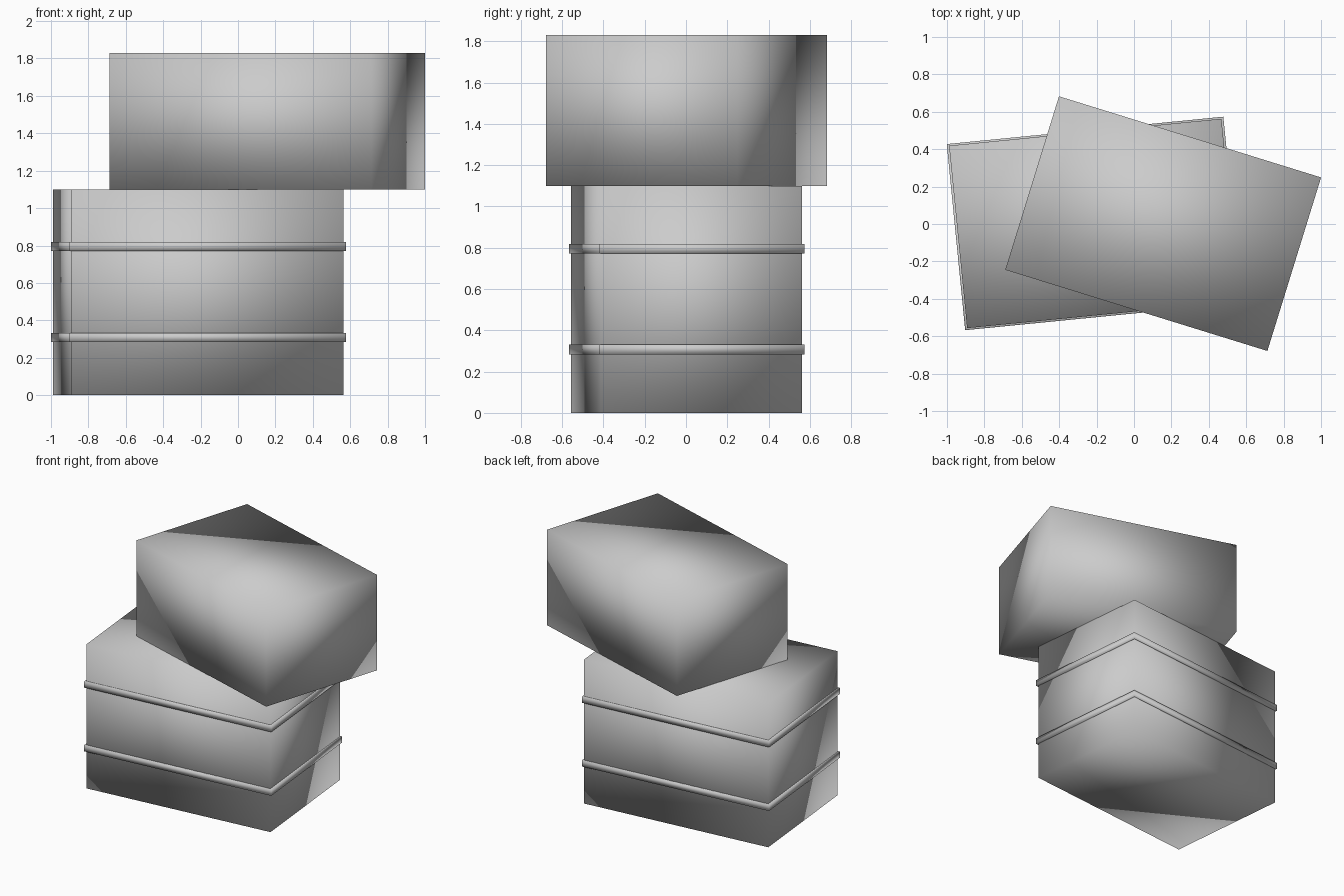
import bpy, bmesh
from math import radians
from mathutils import Matrix

if "Cube" in bpy.data.objects:
    bpy.data.objects.remove(bpy.data.objects["Cube"])


def finish(name, bm, centre, angle):
    # Turn and place a part, with shading blended across the corners
    bm.transform(Matrix.Translation(centre) @ Matrix.Rotation(radians(angle), 4, 'Z'))
    bmesh.ops.recalc_face_normals(bm, faces=bm.faces)
    for f in bm.faces:
        f.smooth = True
    mesh = bpy.data.meshes.new(name)
    bm.to_mesh(mesh)
    bm.free()
    ob = bpy.data.objects.new(name, mesh)
    bpy.context.collection.objects.link(ob)
    return ob


def box(name, size, centre, angle):
    bm = bmesh.new()
    bmesh.ops.create_cube(bm, size=1)
    bm.transform(Matrix.Diagonal((*size, 1)))
    return finish(name, bm, centre, angle)


def ring(name, outer, inner, height, centre, angle):
    # Rectangular hoop: four mitred corners of a rectangular section
    bm = bmesh.new()
    section = [(outer, -height / 2), (outer, height / 2),
               (inner, height / 2), (inner, -height / 2)]
    loops = [[bm.verts.new((sx * w / 2, sy * d / 2, z)) for (w, d), z in section]
             for sx, sy in ((1, 1), (-1, 1), (-1, -1), (1, -1))]
    for i in range(4):
        a, b = loops[i], loops[(i + 1) % 4]
        for j in range(4):
            k = (j + 1) % 4
            bm.faces.new((a[j], b[j], b[k], a[k]))
    return finish(name, bm, centre, angle)


# Lower crate
X, Y, TURN = -0.2125, 0.003, 5.65
box("lower_crate", (1.463, 0.98, 1.10), (X, Y, 0.55), TURN)

# Straps around the lower crate
for name, z in (("lower_strap", 0.308), ("upper_strap", 0.795)):
    ring(name, (1.486, 1.0), (1.45, 0.965), 0.048, (X, Y, z), TURN)

# Upper crate, turned the other way
box("upper_crate", (1.467, 0.971, 0.73), (0.156, 0.002, 1.465), -17.2)
